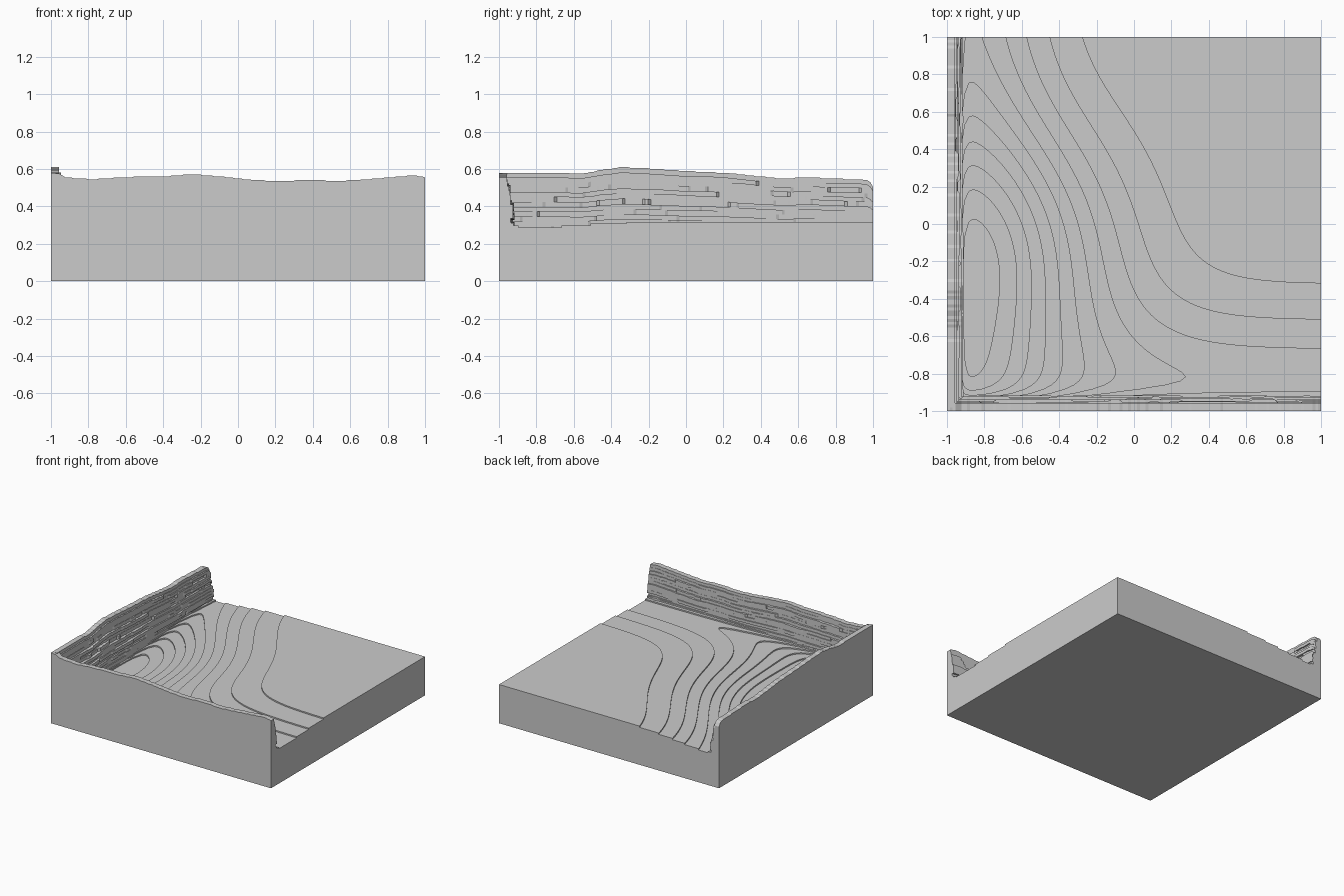
import bpy, bmesh, math, random
from mathutils import Vector

random.seed(4)
if "Cube" in bpy.data.objects:
    bpy.data.objects.remove(bpy.data.objects["Cube"])

stone = bpy.data.materials.new("plain grey")
stone.use_nodes = True
stone.diffuse_color = (0.6, 0.6, 0.6, 1)
stone.node_tree.nodes["Principled BSDF"].inputs["Base Color"].default_value = (0.6, 0.6, 0.6, 1)


def finish(bm, name):
    bmesh.ops.recalc_face_normals(bm, faces=bm.faces)
    mesh = bpy.data.meshes.new(name)
    bm.to_mesh(mesh)
    bm.free()
    mesh.materials.append(stone)
    obj = bpy.data.objects.new(name, mesh)
    bpy.context.collection.objects.link(obj)
    return obj


def bump(x, y, cx, cy, wx, wy):
    return math.exp(-((x - cx) / wx) ** 2 - ((y - cy) / wy) ** 2)


# Smooth ground height: a basin, two shallow valleys and a toe under each cliff
def ground_height(x, y):
    z = 0.317
    z -= 0.07 * bump(x, y, -0.75, -0.15, 0.67, 0.7)
    z -= 0.045 * bump(x, y, 0, -1, 9, 0.55)
    z -= 0.055 * bump(x, y, -1, 0, 0.5, 9)
    z += 0.028 * math.exp(-(y + 0.93) / 0.04)
    z += 0.02 * math.exp(-(x + 0.93) / 0.02)
    return min(z, 0.35)


# Cut the smooth ground at every contour level, then flatten each band into a terrace
STEP = 0.0106
INSET = 0.03
smooth = bmesh.new()
bmesh.ops.create_grid(smooth, x_segments=90, y_segments=90, size=1)
for v in smooth.verts:
    v.co.x = v.co.x * (1 - INSET / 2) + INSET / 2
    v.co.y = v.co.y * (1 - INSET / 2) + INSET / 2
    v.co.z = ground_height(v.co.x, v.co.y)
for level in range(12, 36):
    bmesh.ops.bisect_plane(smooth, geom=smooth.verts[:] + smooth.edges[:] + smooth.faces[:],
                           dist=1e-6, plane_co=(0, 0, level * STEP), plane_no=(0, 0, 1))
smooth.verts.index_update()

ground = bmesh.new()
made = {}


def terrace_vert(v, band):
    key = (v.index, band)
    if key not in made:
        made[key] = ground.verts.new((v.co.x, v.co.y, band * STEP))
    return made[key]


def band_of(face):
    mid = sum((v.co.z for v in face.verts)) / len(face.verts)
    return math.floor(mid / STEP) + 1


for f in smooth.faces:
    ground.faces.new([terrace_vert(v, band_of(f)) for v in f.verts])
rim = []
for e in smooth.edges:
    bands = [band_of(f) for f in e.link_faces]
    if len(bands) == 1:
        bands.append(0)
    if bands[0] != bands[1]:
        a, b = e.verts
        quad = [terrace_vert(a, bands[0]), terrace_vert(b, bands[0]),
                terrace_vert(b, bands[1]), terrace_vert(a, bands[1])]
        ground.faces.new(quad)
        if bands[1] == 0:
            rim.append(ground.edges.get(quad[2:]))
bmesh.ops.edgeloop_fill(ground, edges=rim)
smooth.free()
finish(ground, "terraced_ground")


def interpolate(points, s):
    for (s0, z0), (s1, z1) in zip(points, points[1:]):
        if s <= s1:
            return z0 + (z1 - z0) * (s - s0) / (s1 - s0)
    return points[-1][1]


# Cliff wall: flat outside, rough horizontal strata inside, lofted along its length
def cliff(name, crest, start, place, columns=130, layers=15):
    bm = bmesh.new()
    ledge = [random.uniform(-0.009, 0.009) for _ in range(layers)]
    chip = [0.0] * layers
    loops = []
    for i in range(columns + 1):
        s = start + (1 - start) * i / columns
        top = round(interpolate(crest, s) / 0.005) * 0.005
        profile = [(0, 0), (0, top)]
        for k in range(layers):
            if random.random() < 0.12:
                chip[k] = random.choice((-0.007, 0, 0, 0.007))
            f = 1 - k / layers
            depth = 0.078 - 0.03 * f ** 2 + ledge[k] + chip[k]
            if k == 0:
                depth = 0.042
            high = 0.19 + (top - 0.19) * f
            low = 0.19 + (top - 0.19) * (f - 1 / layers)
            profile += [(depth, high), (depth, low)]
        profile.append((profile[-1][0], 0))
        loops.append([bm.verts.new(place(s, d, z)) for d, z in profile])
    for a, b in zip(loops, loops[1:]):
        for j in range(len(a)):
            n = (j + 1) % len(a)
            bm.faces.new((a[j], a[n], b[n], b[j]))
    bm.faces.new(loops[0])
    bm.faces.new(loops[-1])
    return finish(bm, name)


front_crest = [(-1, 0.58), (-0.95, 0.575), (-0.92, 0.555), (-0.78, 0.545), (-0.6, 0.557),
               (-0.4, 0.56), (-0.25, 0.572), (-0.1, 0.56), (0.1, 0.54), (0.2, 0.535),
               (0.4, 0.54), (0.55, 0.535), (0.75, 0.55), (0.95, 0.567), (1, 0.555)]
side_crest = [(-1, 0.58), (-0.55, 0.577), (-0.45, 0.595), (-0.35, 0.61), (-0.15, 0.6),
              (0, 0.59), (0.2, 0.58), (0.4, 0.56), (0.5, 0.55), (0.65, 0.555),
              (0.9, 0.545), (0.98, 0.54), (1, 0.505)]
cliff("front_cliff", front_crest, -1, lambda s, d, z: Vector((s, d - 1, z)))
cliff("right_cliff", side_crest, -0.98, lambda s, d, z: Vector((d - 1, s, z)))
